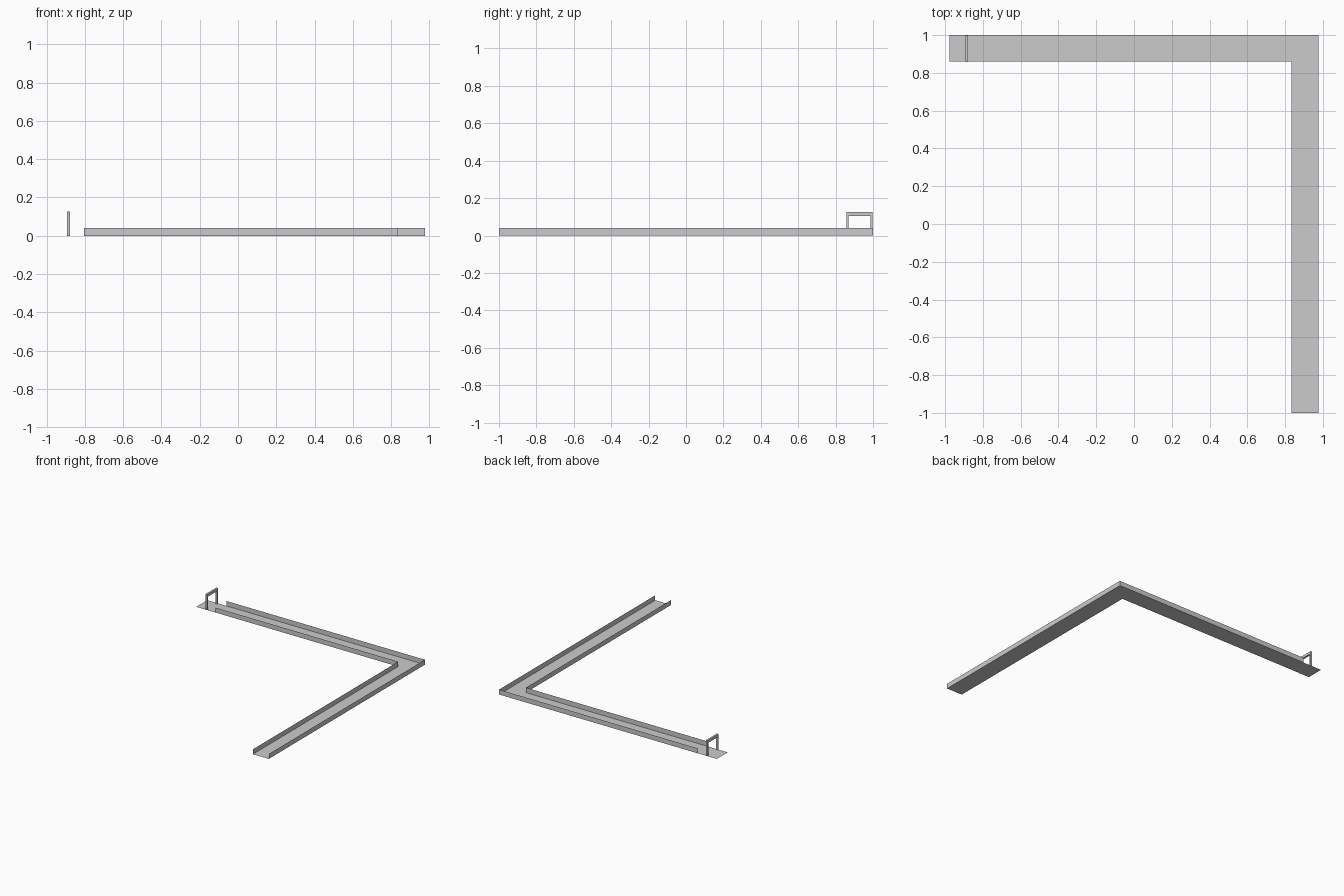
import bpy, bmesh

if "Cube" in bpy.data.objects:
    bpy.data.objects.remove(bpy.data.objects["Cube"])

X0, X1, XI = -0.977, 0.976, 0.834     # left end, outer right edge, inner right edge
Y0, Y1, YI = -1.0, 1.0, 0.86          # front end, outer back edge, inner back edge
WALL_START, WALL_H = -0.805, 0.04


def finish(bm, name):
    mesh = bpy.data.meshes.new(name)
    bm.to_mesh(mesh)
    bm.free()
    obj = bpy.data.objects.new(name, mesh)
    bpy.context.collection.objects.link(obj)
    return obj


def flat_floor(name):
    # two strips mitred at the corner
    bm = bmesh.new()
    strip = [(X0, YI), (X0, Y1), (XI, YI), (X1, Y1), (XI, Y0), (X1, Y0)]
    a, b, c, d, e, f = [bm.verts.new((x, y, 0)) for x, y in strip]
    bm.faces.new((a, c, d, b))
    bm.faces.new((c, e, f, d))
    return finish(bm, name)


def sheet_wall(name, path):
    # thin upright sheet following a path
    bm = bmesh.new()
    low = [bm.verts.new((x, y, 0)) for x, y in path]
    high = [bm.verts.new((x, y, WALL_H)) for x, y in path]
    for i in range(len(path) - 1):
        bm.faces.new((low[i], low[i + 1], high[i + 1], high[i]))
    return finish(bm, name)


def gate_frame(name, x0, x1):
    # upside-down U profile in the y-z plane, extruded along x
    ya, yb, t, top, bar = 0.857, 0.997, 0.011, 0.126, 0.021
    outer = [(ya, 0), (ya, top), (yb, top), (yb, 0)]
    inner = [(yb - t, 0), (yb - t, top - bar), (ya + t, top - bar), (ya + t, 0)]
    bm = bmesh.new()
    face = bm.faces.new([bm.verts.new((x0, y, z)) for y, z in outer + inner])
    ext = bmesh.ops.extrude_face_region(bm, geom=[face], use_keep_orig=True)
    moved = [v for v in ext["geom"] if isinstance(v, bmesh.types.BMVert)]
    bmesh.ops.translate(bm, verts=moved, vec=(x1 - x0, 0, 0))
    bmesh.ops.recalc_face_normals(bm, faces=bm.faces)
    return finish(bm, name)


flat_floor("channel_floor")
sheet_wall("outer_wall", [(X1, Y0), (X1, Y1), (WALL_START, Y1)])
sheet_wall("inner_wall", [(WALL_START, YI), (XI, YI), (XI, Y0)])
gate_frame("gate_frame", -0.893, -0.878)
